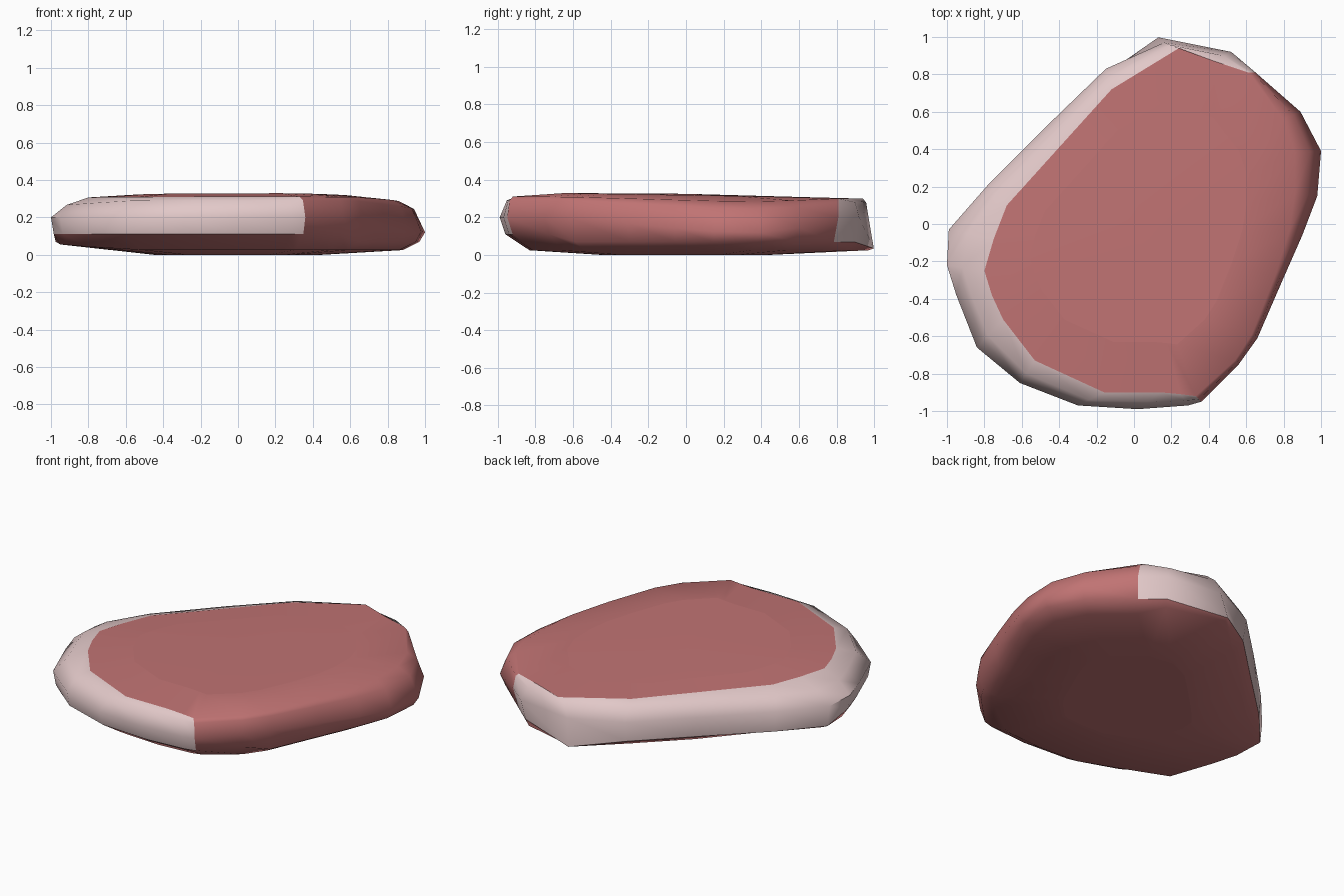
import bpy

if "Cube" in bpy.data.objects:
    bpy.data.objects.remove(bpy.data.objects["Cube"])

# Plan outline, clockwise from the front right: outer edge x, y, then top face edge x, y
ROWS = [
    (.36, -.95, .33, -.92), (.29, -.97, .25, -.91), (.02, -.99, .14, -.90),
    (-.30, -.97, -.16, -.90), (-.61, -.85, -.53, -.73), (-.84, -.66, -.70, -.51),
    (-.95, -.38, -.76, -.38), (-1.0, -.22, -.80, -.25), (-.99, -.03, -.75, -.08),
    (-.78, .21, -.68, .10), (-.45, .54, -.40, .41), (-.15, .83, -.12, .72),
    (.16, .97, .24, .94), (.52, .92, .43, .87), (.65, .81, .61, .81),
    (.89, .60, .80, .56), (1.0, .39, .86, .38), (.98, .15, .86, .16),
    (.90, -.06, .83, -.04), (.79, -.31, .75, -.29), (.66, -.61, .63, -.59),
    (.56, -.75, .54, -.73),
]
N = len(ROWS)
FAT_END = 14      # fat covers the columns from 0 to here


def column(ox, oy, tx, ty):
    """Points of one cross-section, from the top face round to the base."""
    right = max(0, (ox - .65) / .35)          # the right end droops
    left = max(0, (-ox - .6) / .4)            # the left end is wedge shaped
    zt = .305 - .018 * right - .006 * ty
    if ty > .93:                              # back tip juts out low down
        low, bot = (.13, .998, .035), (.13, .97, .025)
    else:
        s = .985 if left else .97
        low = (ox * s, oy * s, .11 if oy < -.1 and ox < .6 else .07)
        b = .84 if oy < -.8 else .95 if oy > .9 or left > .5 else .88
        bot = (ox * b, oy * b, .025 + .03 * left)
    return [
        (tx * .7, ty * .7, .318 - .012 * ty),
        (tx, ty, zt),
        (tx + (ox - tx) * .58, ty + (oy - ty) * .58, zt - .02 - .02 * max(left, right)),
        (ox, oy, .20 - .08 * right),
        low,
        bot,
        (ox * .45, oy * .45, 0),
    ]


def material(name, rgb):
    m = bpy.data.materials.new(name)
    m.diffuse_color = (*rgb, 1)
    m.use_nodes = True
    m.node_tree.nodes["Principled BSDF"].inputs["Base Color"].default_value = m.diffuse_color
    return m


def build(name, verts, faces, mat, angle):
    used = sorted({i for f in faces for i in f})
    remap = {old: new for new, old in enumerate(used)}
    me = bpy.data.meshes.new(name)
    me.from_pydata([verts[i] for i in used], [], [[remap[i] for i in f] for f in faces])
    me.materials.append(mat)
    ob = bpy.data.objects.new(name, me)
    bpy.context.collection.objects.link(ob)
    bpy.ops.object.select_all(action='DESELECT')
    ob.select_set(True)
    bpy.context.view_layer.objects.active = ob
    bpy.ops.object.shade_smooth_by_angle(angle=angle)


verts = [p for row in ROWS for p in column(*row)]
R = len(verts) // N
verts += [(0, 0, .325), (0, 0, 0)]
top, base = N * R, N * R + 1

# Sort the skin of the slab into meat and fat, all faces turned outwards
meat, fat = [], []
for c in range(N):
    a, b = c * R, (c + 1) % N * R
    meat += [(a, b, top)[::-1], (a + R - 1, b + R - 1, base)]
    for r in range(R - 1):
        part = fat if c < FAT_END and 1 <= r <= 3 else meat
        part.append((a + r + 1, b + r + 1, b + r, a + r))

build("steak_meat", verts, meat, material("red meat", (.53, .172, .172)), 1.0)
build("fat_rim", verts, fat, material("pale fat", (.76, .58, .58)), 1.0)
